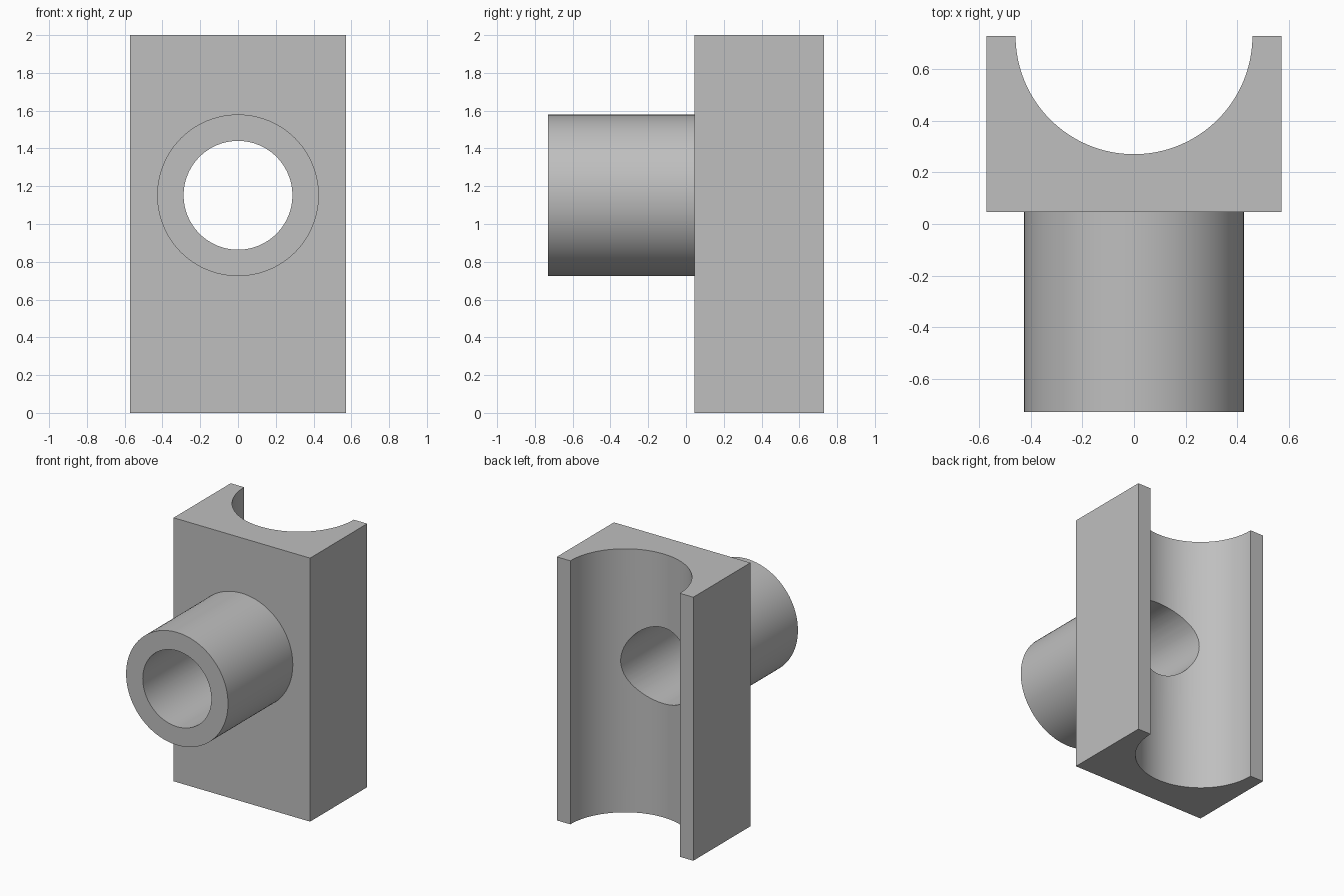
import bpy, bmesh
from math import cos, sin, pi, radians

if "Cube" in bpy.data.objects:
    bpy.data.objects.remove(bpy.data.objects["Cube"], do_unlink=True)

HALF_W, HEIGHT = 0.573, 2.0
FRONT, BACK, JOINT = -0.731, 0.731, 0.046
GROOVE_R, TUBE_R, BORE_R, BORE_Z = 0.46, 0.428, 0.288, 1.152

grey = bpy.data.materials.new("light_grey")
grey.use_nodes = True
colour = (0.52, 0.52, 0.52, 1)
grey.diffuse_color = colour
grey.node_tree.nodes["Principled BSDF"].inputs["Base Color"].default_value = colour


def prism(name, profile, direction):
    """Extrude a closed 3D profile along a direction."""
    bm = bmesh.new()
    face = bm.faces.new([bm.verts.new(p) for p in profile])
    ext = bmesh.ops.extrude_face_region(bm, geom=[face])
    verts = [v for v in ext["geom"] if isinstance(v, bmesh.types.BMVert)]
    bmesh.ops.translate(bm, verts=verts, vec=direction)
    bmesh.ops.recalc_face_normals(bm, faces=bm.faces)
    mesh = bpy.data.meshes.new(name)
    bm.to_mesh(mesh)
    bm.free()
    mesh.materials.append(grey)
    obj = bpy.data.objects.new(name, mesh)
    bpy.context.collection.objects.link(obj)
    return obj


def rod(name, radius, start, end, sides=96):
    """Cylinder lying along y at the bore height."""
    ring = [(radius * cos(2 * pi * i / sides), start, BORE_Z + radius * sin(2 * pi * i / sides))
            for i in range(sides)]
    return prism(name, ring, (0, end - start, 0))


def combine(target, tool, operation):
    mod = target.modifiers.new(operation.lower(), "BOOLEAN")
    mod.operation, mod.object, mod.solver = operation, tool, "EXACT"
    bpy.context.view_layer.objects.active = target
    bpy.ops.object.modifier_apply(modifier=mod.name)
    bpy.data.objects.remove(tool, do_unlink=True)


# Upright block with a half-round channel along its back
steps = 64
channel = [(GROOVE_R * cos(pi * i / steps), BACK - GROOVE_R * sin(pi * i / steps), 0)
           for i in range(steps + 1)]
outline = [(-HALF_W, BACK, 0), (-HALF_W, JOINT, 0), (HALF_W, JOINT, 0), (HALF_W, BACK, 0)]
bracket = prism("channel_block_with_pipe", outline + channel, (0, 0, HEIGHT))

# Pipe on the front, then a bore through to the channel
combine(bracket, rod("pipe", TUBE_R, FRONT, JOINT + 0.05), "UNION")
combine(bracket, rod("bore_cutter", BORE_R, FRONT - 0.1, BACK + 0.1), "DIFFERENCE")

# Smooth round walls with crisp edges
bpy.ops.object.select_all(action="DESELECT")
bracket.select_set(True)
bpy.context.view_layer.objects.active = bracket
bpy.ops.object.shade_smooth_by_angle(angle=radians(30))
